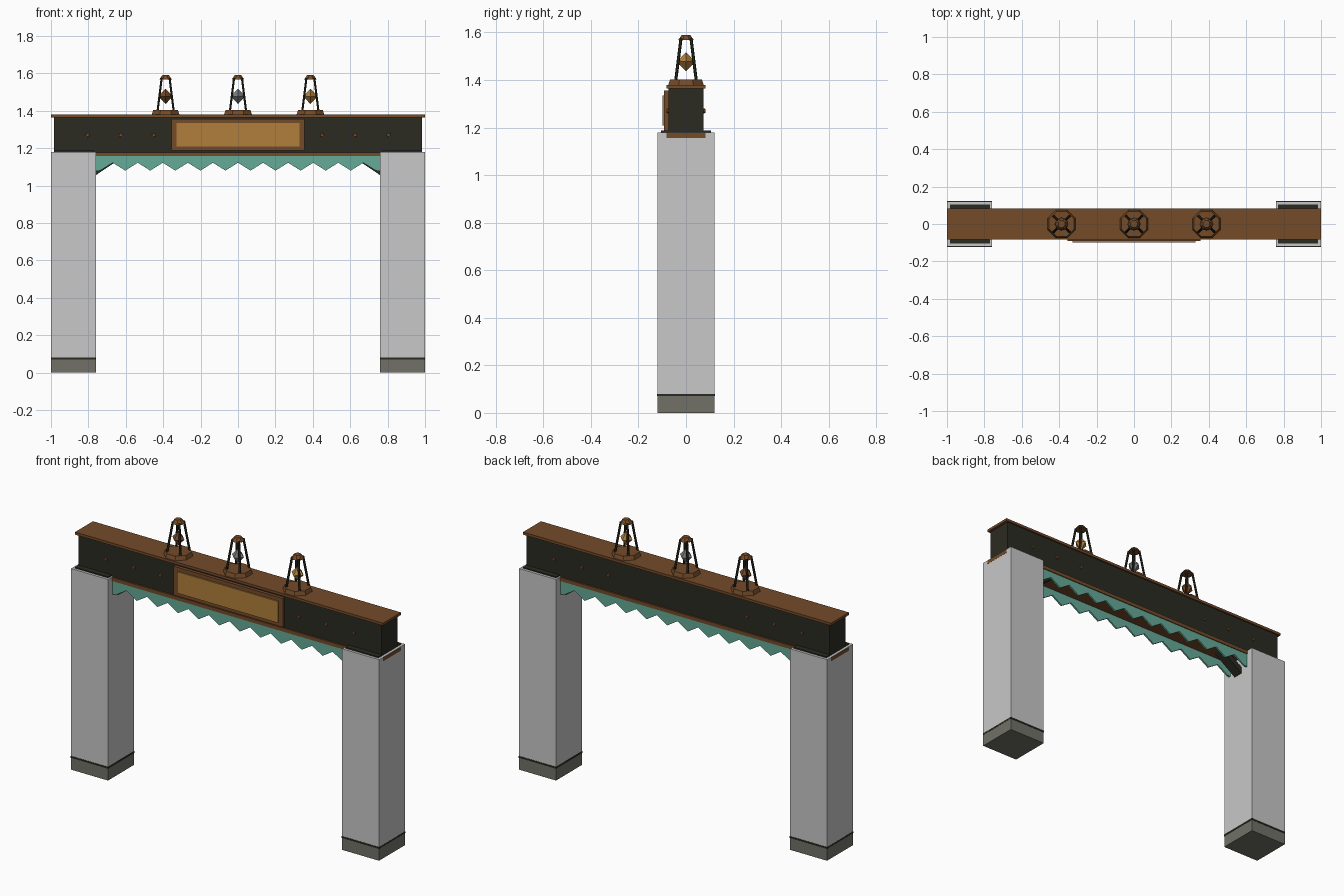
import bpy, bmesh
from math import pi
from mathutils import Vector

cube = bpy.data.objects.get("Cube")
if cube:
    bpy.data.objects.remove(cube, do_unlink=True)


def material(name, r, g, b):
    m = bpy.data.materials.new(name)
    m.use_nodes = True
    m.diffuse_color = (r, g, b, 1)
    m.node_tree.nodes["Principled BSDF"].inputs["Base Color"].default_value = (r, g, b, 1)
    return m


STONE = material("pale stone", 0.58, 0.58, 0.58)
BASE = material("grey footing", 0.165, 0.165, 0.14)
DARK = material("dark iron", 0.024, 0.024, 0.016)
BROWN = material("copper brown", 0.175, 0.07, 0.022)
GOLD = material("gold", 0.44, 0.21, 0.043)
TEAL = material("teal", 0.13, 0.40, 0.31)
SILVER = material("silver grey", 0.2, 0.2, 0.21)


def finish(name, bm, mat):
    bmesh.ops.recalc_face_normals(bm, faces=bm.faces)
    mesh = bpy.data.meshes.new(name)
    bm.to_mesh(mesh)
    bm.free()
    mesh.materials.append(mat)
    ob = bpy.data.objects.new(name, mesh)
    bpy.context.collection.objects.link(ob)
    return ob


def box(name, mat, x, y, z):
    """Box from (low, high) ranges."""
    bm = bmesh.new()
    bmesh.ops.create_cube(bm, size=1)
    for v in bm.verts:
        v.co = [r[0] if c < 0 else r[1] for c, r in zip(v.co, (x, y, z))]
    return finish(name, bm, mat)


def tube(name, mat, start, end, r1, r2, sides, turn=0):
    """Tapered prism between two points."""
    start, end = Vector(start), Vector(end)
    axis = end - start
    bm = bmesh.new()
    bmesh.ops.create_cone(bm, cap_ends=True, segments=sides,
                          radius1=r1, radius2=r2, depth=axis.length)
    bmesh.ops.rotate(bm, verts=bm.verts, matrix=Vector((0, 0, 1)).rotation_difference(axis).to_matrix()
                     @ Vector((1, 0)).to_3d().rotation_difference(Vector((1, 0, 0))).to_matrix())
    if turn:
        from mathutils import Matrix
        bmesh.ops.rotate(bm, verts=bm.verts, matrix=Matrix.Rotation(turn, 3, axis))
    bmesh.ops.translate(bm, verts=bm.verts, vec=(start + end) / 2)
    return finish(name, bm, mat)


def slab(name, mat, outline, y0, y1):
    """XZ outline extruded along y."""
    bm = bmesh.new()
    face = bm.faces.new([bm.verts.new((x, y0, z)) for x, z in outline])
    ext = bmesh.ops.extrude_face_region(bm, geom=[face])
    moved = [g for g in ext["geom"] if isinstance(g, bmesh.types.BMVert)]
    bmesh.ops.translate(bm, verts=moved, vec=(0, y1 - y0, 0))
    return finish(name, bm, mat)


# Pillars, footings and corner braces
for side, s in (("left", 1), ("right", -1)):
    def span(a, b):
        return sorted((s * a, s * b))
    box(side + "_footing", BASE, span(0.76, 1), (-0.12, 0.12), (0, 0.07))
    box(side + "_footing_band", DARK, span(0.758, 1.001), (-0.122, 0.122), (0.07, 0.08))
    box(side + "_pillar", STONE, span(0.76, 1), (-0.12, 0.12), (0.08, 1.18))
    box(side + "_pillar_cap", DARK, span(0.77, 0.985), (-0.105, 0.105), (1.18, 1.187))
    slab(side + "_brace", DARK,
         [(s * 0.765, 1.052), (s * 0.61, 1.157), (s * 0.67, 1.157), (s * 0.765, 1.09)],
         -0.03, 0.03)

# Crossbeam with its upper and lower plates
box("crossbeam", DARK, (-0.985, 0.985), (-0.074, 0.074), (1.175, 1.366))
box("top_plate", BROWN, (-1, 1), (-0.083, 0.083), (1.365, 1.38))
box("lower_plate", BROWN, (-1.001, 1.001), (-0.083, 0.083), (1.157, 1.178))

# Toothed valances on both sides
STEP = 0.067
teeth = [(-0.76, 1.158), (-0.76, 1.077)]
teeth += [(i * STEP, 1.08 if i % 2 else 1.122) for i in range(-11, 12)]
teeth += [(0.76, 1.077), (0.76, 1.158)]
slab("front_valance", TEAL, teeth, -0.078, -0.068)
slab("back_valance", TEAL, teeth, 0.068, 0.078)

# Sign board
box("sign_frame", BROWN, (-0.355, 0.355), (-0.092, -0.07), (1.187, 1.356))
box("sign_panel", GOLD, (-0.328, 0.328), (-0.099, -0.09), (1.208, 1.334))

# Rivets on both faces of the beam
for x in (0.45, 0.625, 0.805):
    for sx in (-1, 1):
        for sy in (-1, 1):
            tube("rivet", BROWN, (sx * x, sy * 0.07, 1.27), (sx * x, sy * 0.081, 1.27),
                 0.011, 0.009, 8)

# Lanterns: octagonal base, four legs, cap and hanging gem
for label, x, gem in (("right", -0.387, BROWN), ("middle", 0, SILVER), ("left", 0.387, GOLD)):
    tube(label + "_lantern_base", BROWN, (x, 0, 1.378), (x, 0, 1.403), 0.081, 0.072, 8, pi / 8)
    for sx in (-1, 1):
        for sy in (-1, 1):
            tube(label + "_lantern_leg", DARK, (x + sx * 0.043, sy * 0.043, 1.4),
                 (x + sx * 0.021, sy * 0.021, 1.575), 0.0065, 0.0065, 6)
    tube(label + "_lantern_cap", BROWN, (x, 0, 1.568), (x, 0, 1.59), 0.036, 0.019, 8, pi / 8)
    tube(label + "_gem_top", gem, (x, 0, 1.477), (x, 0, 1.518), 0.039, 0, 4)
    tube(label + "_gem_bottom", gem, (x, 0, 1.477), (x, 0, 1.436), 0.039, 0, 4)
